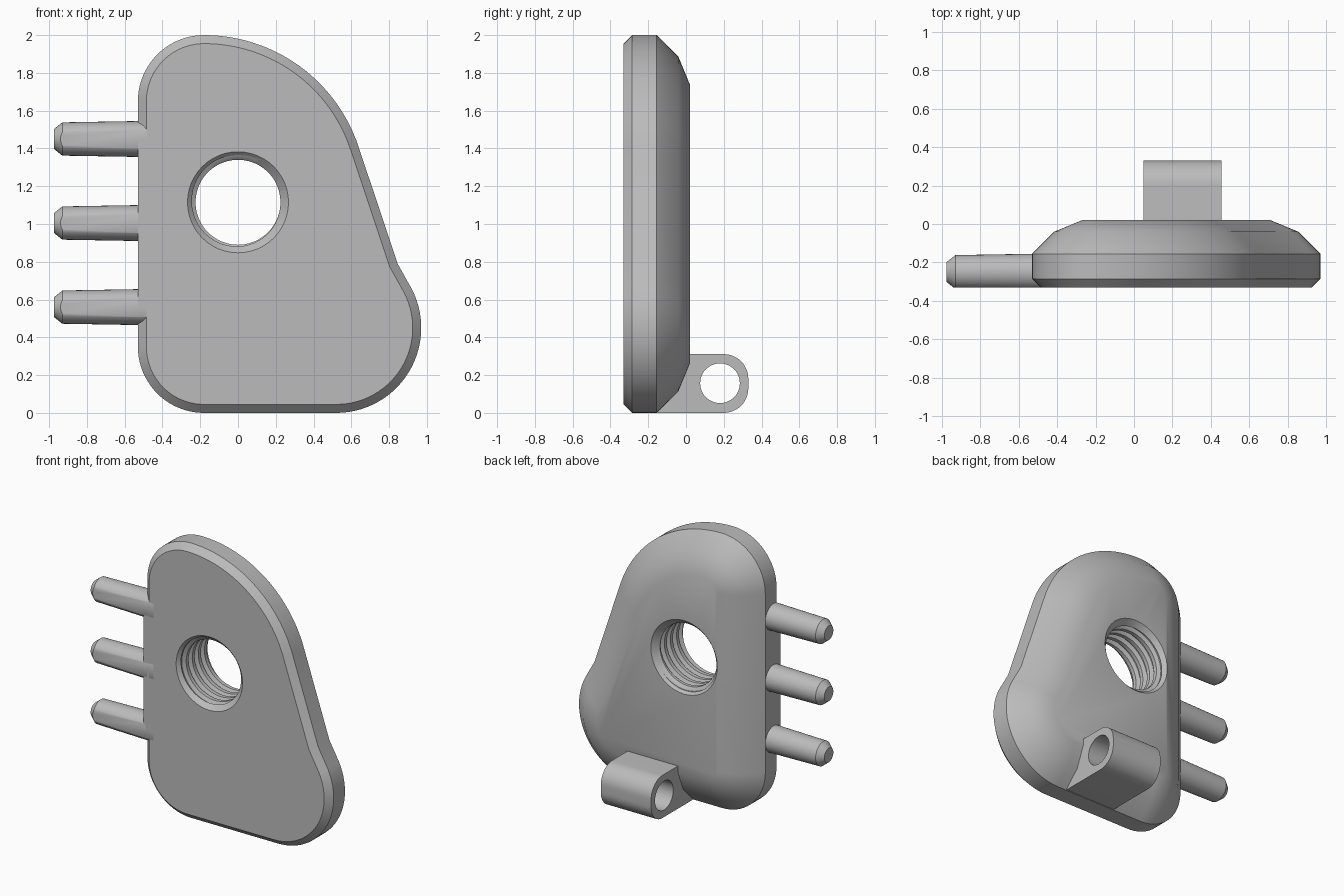
import bpy
import bmesh
from math import sin, cos, pi, radians
from mathutils import Vector

cube = bpy.data.objects.get("Cube")
if cube:
    bpy.data.objects.remove(cube, do_unlink=True)

grey = bpy.data.materials.new("plain grey")
GREY = (0.5, 0.5, 0.5, 1)
grey.diffuse_color = GREY
grey.use_nodes = True
grey.node_tree.nodes["Principled BSDF"].inputs["Base Color"].default_value = GREY


def finish(bm, name, smooth=True):
    bmesh.ops.recalc_face_normals(bm, faces=bm.faces)
    mesh = bpy.data.meshes.new(name)
    bm.to_mesh(mesh)
    bm.free()
    mesh.materials.append(grey)
    ob = bpy.data.objects.new(name, mesh)
    bpy.context.collection.objects.link(ob)
    if smooth:
        shade(ob)
    return ob


def shade(ob):
    bpy.ops.object.select_all(action="DESELECT")
    ob.select_set(True)
    bpy.context.view_layer.objects.active = ob
    bpy.ops.object.shade_smooth_by_angle(angle=radians(30))


def arc(cx, cz, r, start, end, steps):
    angles = [radians(start + (end - start) * i / steps) for i in range(steps + 1)]
    return [(cx + r * cos(a), cz + r * sin(a)) for a in angles]


def loft(rings):
    """Solid skinned through equal-length closed rings of points."""
    bm = bmesh.new()
    loops = [[bm.verts.new(p) for p in ring] for ring in rings]
    for a, b in zip(loops, loops[1:]):
        for i in range(len(a)):
            j = (i + 1) % len(a)
            bm.faces.new((a[i], a[j], b[j], b[i]))
    bm.faces.new(loops[0])
    bm.faces.new(loops[-1])
    return bm


def circle(axis, along, u, v, r, steps=48):
    pts = arc(u, v, r, 0, 360 - 360 / steps, steps - 1)
    return [(along, p, q) if axis == "x" else (p, along, q) for p, q in pts]


def cut(ob, cutter):
    mod = ob.modifiers.new("cut", "BOOLEAN")
    mod.operation = "DIFFERENCE"
    mod.solver = "EXACT"
    mod.object = cutter
    bpy.context.view_layer.objects.active = ob
    bpy.ops.object.modifier_apply(modifier=mod.name)
    bpy.data.objects.remove(cutter, do_unlink=True)


# Plate: rounded outline, chamfered front, domed back
def outline(d, y):
    pts = arc(-0.18, 1.138, 0.862 - d, 90, 18, 28)
    pts += [(0.845 - d * cos(radians(22.5)), 0.79 - d * sin(radians(22.5)))]
    pts += arc(0.52, 0.45, 0.45 - d, 27, -90, 28)
    pts += arc(-0.18, 0.35, 0.35 - d, 270, 180, 20)
    pts += arc(-0.18, 1.65, 0.35 - d, 180, 90, 20)[:-1]
    # the top corner meets the large arc at their shared tangent
    return [(x, y, z) for x, z in pts]


LAYERS = [(0.045, -0.33), (0, -0.285), (0, -0.155), (0.115, -0.04), (0.265, 0.022)]
plate = finish(loft([outline(d, y) for d, y in LAYERS]), "plate", False)


# Threaded hole: a helical cutter plus a chamfer at each mouth
HX, HZ = 0.0, 1.115
def thread_cutter(pitch=0.07, segs=48, turns=8, y0=-0.45):
    profile = [(0, 0.225), (0.4, 0.225), (0.6, 0.25), (0.8, 0.25)]
    n, rows = len(profile), len(profile) * turns
    bm = bmesh.new()
    grid = {}
    for j in range(rows + n + 1):
        t, r = profile[j % n]
        for s in range(segs if j <= rows else 1):
            a = 2 * pi * s / segs
            y = y0 + pitch * (j // n + t + s / segs)
            grid[j, s] = bm.verts.new((HX + r * cos(a), y, HZ + r * sin(a)))
    for s in range(segs):
        for j in range(rows):
            right = [(k, s + 1) if s + 1 < segs else (k + n, 0) for k in (j + 1, j)]
            bm.faces.new([grid[k] for k in [(j, s), (j + 1, s)] + right])
    # fan caps, well outside the plate
    rim = [e for e in bm.edges if e.is_boundary]
    for low in (True, False):
        part = [e for e in rim if (e.verts[0].co.y < -0.15) == low]
        mid = sum((e.verts[0].co.y for e in part)) / len(part)
        hub = bm.verts.new((HX, mid, HZ))
        for e in part:
            bm.faces.new((e.verts[0], e.verts[1], hub))
    return finish(bm, "thread_cutter", False)


cut(plate, thread_cutter())
for y, side in ((-0.33, -1), (0.022, 1)):
    rings = [circle("y", y + side * 0.05, HX, HZ, 0.315),
             circle("y", y - side * 0.05, HX, HZ, 0.22)]
    cut(plate, finish(loft(rings), "mouth_cutter", False))
shade(plate)

# Square left edge strip between the pins
edge = [(-0.53, -0.33), (-0.485, -0.33), (-0.485, -0.285), (-0.53, -0.285)]
finish(loft([[(x, y, z) for x, y in edge] for z in (0.56, 1.45)]), "edge_strip", False)

# Three tapered pins, flattened flush with the plate front
for i, name in enumerate(("lower", "middle", "upper")):
    z = 0.56 + 0.445 * i
    rings = [circle("x", x, -0.25, z, r, 32)
             for x, r in ((-0.45, 0.096), (-0.53, 0.095), (-0.93, 0.088), (-0.975, 0.052))]
    bm = loft(rings)
    cutting = bmesh.ops.bisect_plane(
        bm, geom=bm.verts[:] + bm.edges[:] + bm.faces[:],
        plane_co=Vector((0, -0.33, 0)), plane_no=Vector((0, -1, 0)), clear_outer=True)
    edges = [g for g in cutting["geom_cut"] if isinstance(g, bmesh.types.BMEdge)]
    bmesh.ops.holes_fill(bm, edges=edges)
    finish(bm, name + "_pin")

# Hinge lug at the back, with a cross hole
profile = [(-0.15, 0.0)] + arc(0.2, 0.13, 0.13, -90, 0, 12)
profile += arc(0.2, 0.181, 0.13, 0, 90, 12) + [(-0.15, 0.311)]
lug = finish(loft([[(x, y, z) for y, z in profile] for x in (0.05, 0.455)]), "hinge_lug", False)
bore = loft([circle("x", x, 0.18, 0.157, 0.105) for x in (0, 0.5)])
cut(lug, finish(bore, "bore_cutter", False))
shade(lug)
